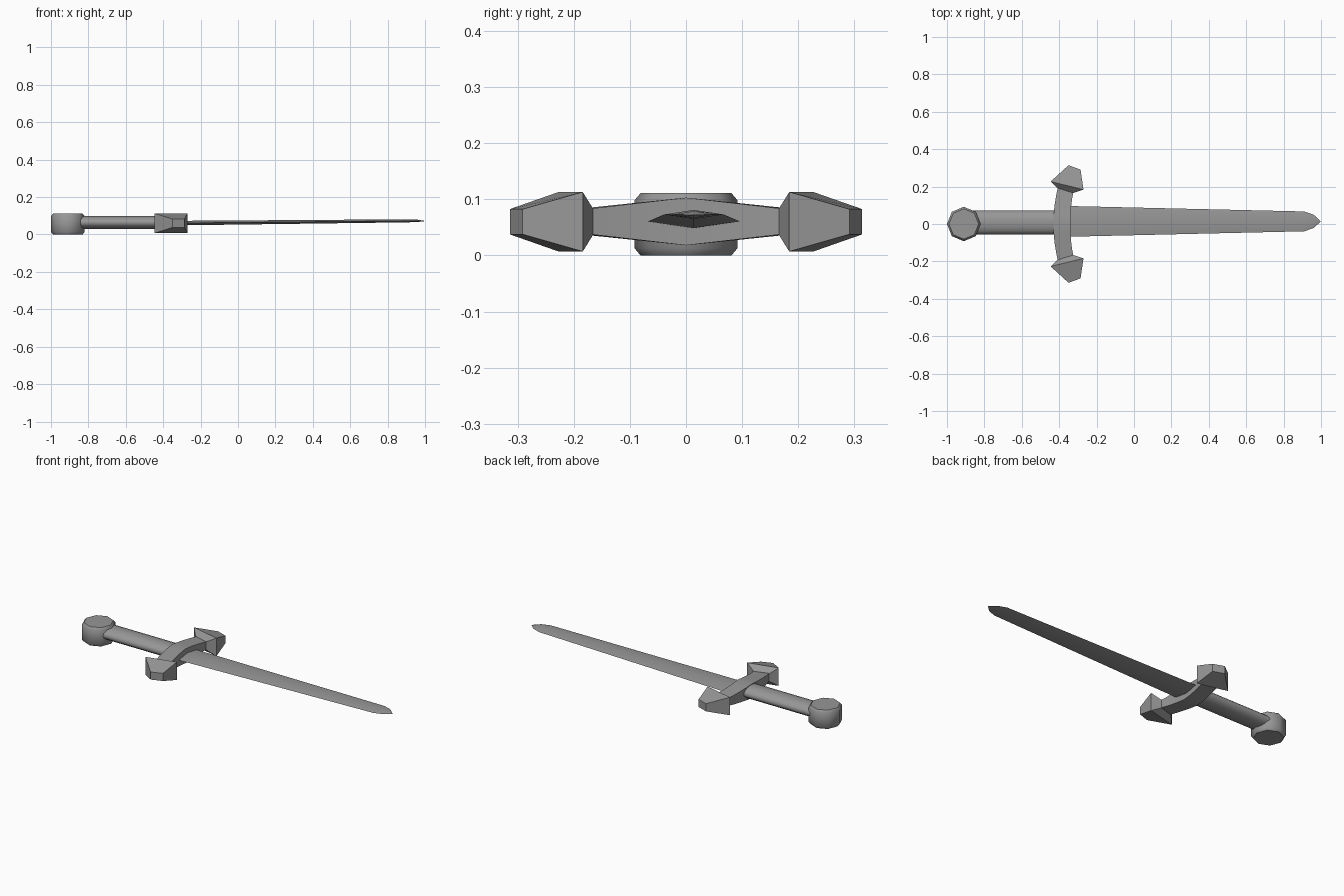
import bpy, bmesh, math

if "Cube" in bpy.data.objects:
    bpy.data.objects.remove(bpy.data.objects["Cube"])

# Dark grey metal used on every part
metal = bpy.data.materials.new("dark_grey")
metal.diffuse_color = (0.31, 0.31, 0.31, 1)
metal.use_nodes = True
metal.node_tree.nodes["Principled BSDF"].inputs["Base Color"].default_value = metal.diffuse_color


def make(name, rings, smooth=None):
    """Skin a list of equal-length point rings and cap both ends."""
    bm = bmesh.new()
    rows = [[bm.verts.new(p) for p in r] for r in rings]
    n = len(rows[0])
    for a, b in zip(rows, rows[1:]):
        for i in range(n):
            j = (i + 1) % n
            bm.faces.new((a[i], a[j], b[j], b[i]))
    bm.faces.new(rows[0])
    bm.faces.new(rows[-1])
    bmesh.ops.recalc_face_normals(bm, faces=bm.faces)
    me = bpy.data.meshes.new(name)
    bm.to_mesh(me)
    bm.free()
    me.materials.append(metal)
    ob = bpy.data.objects.new(name, me)
    bpy.context.collection.objects.link(ob)
    if smooth:
        bpy.ops.object.select_all(action='DESELECT')
        ob.select_set(True)
        bpy.context.view_layer.objects.active = ob
        bpy.ops.object.shade_smooth_by_angle(angle=math.radians(smooth))
    return ob


def circle(n):
    return [(math.cos(2 * math.pi * i / n), math.sin(2 * math.pi * i / n)) for i in range(n)]


# Pommel: upright octagon with chamfered rims
make("pommel", [[(-0.91 + r * 0.98 * c, r * s, z) for c, s in circle(8)]
                for z, r in ((0, 0.081), (0.013, 0.092), (0.098, 0.092), (0.111, 0.081))], 50)

# Grip: flattened cylinder
make("grip", [[(x, 0.008 + 0.064 * c, 0.064 + 0.035 * s) for c, s in circle(16)]
              for x in (-0.87, -0.38)], 40)

# Blade: tapering diamond section (x, half width, half thickness, centre z)
blade = ((-0.40, 0.084, 0.012, 0.060), (-0.30, 0.081, 0.012, 0.061),
         (0.91, 0.053, 0.008, 0.073), (0.96, 0.036, 0.006, 0.073),
         (0.997, 0.002, 0.001, 0.072))
make("blade", [[(x, 0.014 + w * c, z + t * s) for c, s in circle(4)]
               for x, w, t, z in blade], 40)

# Crossguard: curved bar thinning toward its ends
bar = []
for i in range(-4, 5):
    y = i * 0.048
    k = abs(i) / 4
    x = -0.386 + 0.022 * k * k
    h = 0.0425 - 0.021 * k
    bar.append([(x + sx * (0.046 - 0.004 * k), y - sx * 0.010 * k * (1 if y > 0 else -1),
                 0.0605 + sz * h) for sx, sz in ((-1, -1), (1, -1), (1, 1), (-1, 1))])
make("crossguard", bar, 30)

# Guard tips: arrowheads flaring from the bar, then narrowing outward
sections = (((-0.412, 0.193), (-0.325, 0.166), 0.024),
            ((-0.446, 0.227), (-0.27, 0.184), 0.053),
            ((-0.35, 0.314), (-0.286, 0.291), 0.0225))
for side, label in ((1, "left"), (-1, "right")):
    rings = [[(xa, side * ya, 0.06 - h), (xb, side * yb, 0.06 - h),
              (xb, side * yb, 0.06 + h), (xa, side * ya, 0.06 + h)]
             for (xa, ya), (xb, yb), h in sections]
    make("guard_tip_" + label, rings)
